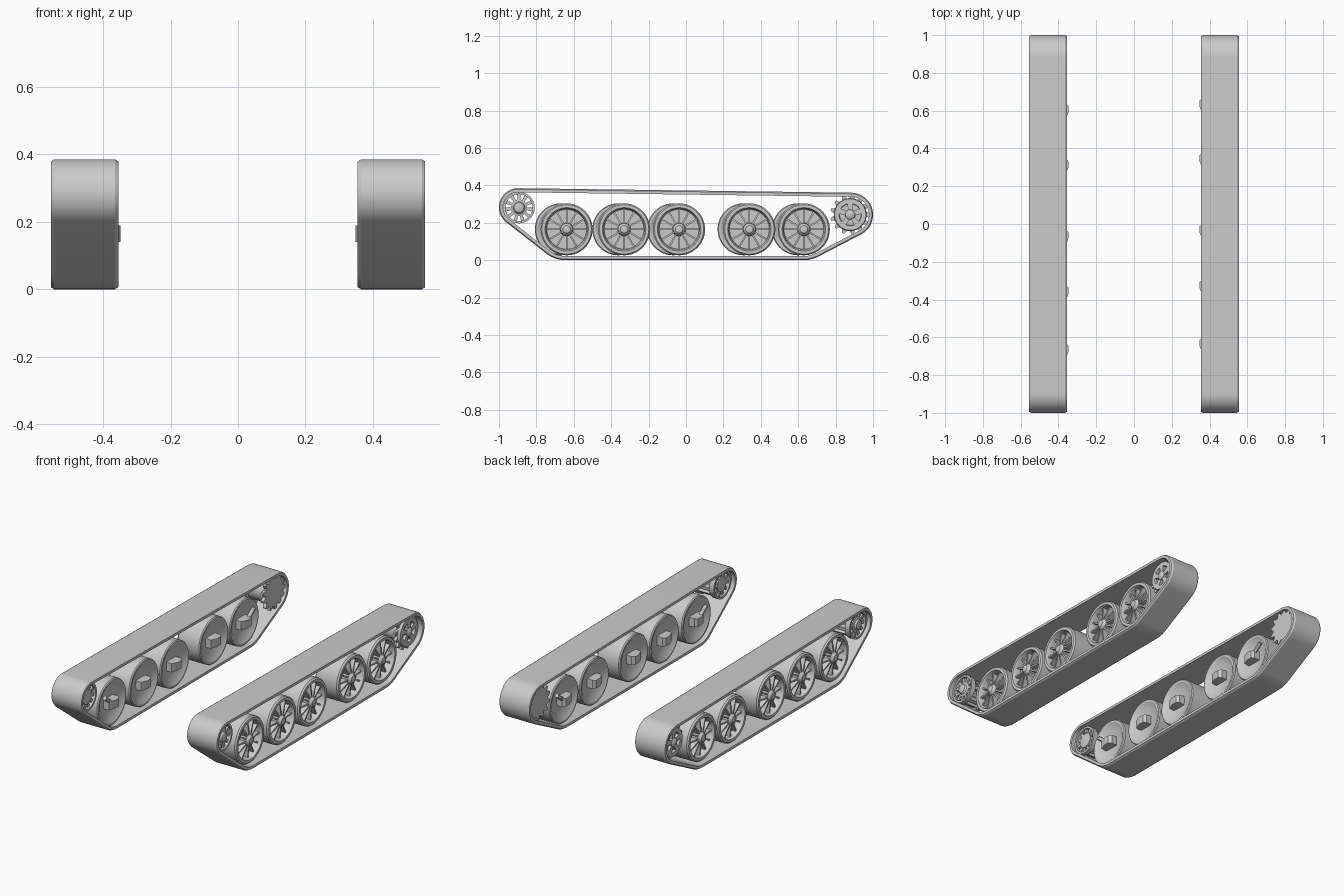
import bpy, bmesh, math
from mathutils import Matrix, Vector
from mathutils.geometry import convex_hull_2d

if "Cube" in bpy.data.objects:
    bpy.data.objects.remove(bpy.data.objects["Cube"])

grey = bpy.data.materials.new("track_grey")
grey.use_nodes = True
grey.diffuse_color = (0.6, 0.6, 0.6, 1)
grey.node_tree.nodes["Principled BSDF"].inputs["Base Color"].default_value = (0.6, 0.6, 0.6, 1)

TAU = math.tau
TRACK_X = 0.455


def skin(bm, loops, ring=False):
    """Join equal-length closed loops of points with quads."""
    rows = [[bm.verts.new(p) for p in loop] for loop in loops]
    n = len(rows[0])
    pairs = list(zip(rows, rows[1:])) + ([(rows[-1], rows[0])] if ring else [])
    for a, b in pairs:
        for i in range(n):
            j = (i + 1) % n
            bm.faces.new((a[i], a[j], b[j], b[i]))
    if not ring:
        bm.faces.new(rows[0])
        bm.faces.new(rows[-1])


def lathe(bm, profile, sides=40, ring=False):
    """Revolve (x, radius) points about the axle."""
    skin(bm, [[(x, r * math.cos(TAU * i / sides), r * math.sin(TAU * i / sides))
               for i in range(sides)] for x, r in profile], ring)


def spokes(bm, count, r0, r1, x0, x1, width, tip_x1=None, tip_width=None):
    """Radial bars, optionally tapering towards the tip."""
    tx, tw = tip_x1 or x1, tip_width or width
    for k in range(count):
        turn = Matrix.Rotation(TAU * k / count, 3, 'X')
        skin(bm, [[turn @ Vector((x, w, r)) for x, w in
                   ((x0, -wd / 2), (xe, -wd / 2), (xe, wd / 2), (x0, wd / 2))]
                  for r, xe, wd in ((r0, x1, width), (r1, tx, tw))])


def gear(bm, teeth, root, tip, x0, x1):
    """Toothed plate."""
    outline = []
    for k in range(teeth):
        for f, r in ((-0.4, root), (-0.12, tip), (0.12, tip), (0.4, root)):
            a = TAU * (k + f) / teeth
            outline.append((r * math.cos(a), r * math.sin(a)))
    skin(bm, [[(x, y, z) for y, z in outline] for x in (x0, x1)])


def finish(bm, name, side, y, z):
    """Place a part, built with +x outward, on the chosen side."""
    for v in bm.verts:
        v.co = (side * (v.co.x + TRACK_X), v.co.y + y, v.co.z + z)
    bmesh.ops.recalc_face_normals(bm, faces=bm.faces)
    mesh = bpy.data.meshes.new(name)
    bm.to_mesh(mesh)
    bm.free()
    mesh.materials.append(grey)
    ob = bpy.data.objects.new(name, mesh)
    bpy.context.collection.objects.link(ob)
    bpy.ops.object.select_all(action='DESELECT')
    ob.select_set(True)
    bpy.context.view_layer.objects.active = ob
    bpy.ops.object.shade_smooth_by_angle(angle=math.radians(30))


def track_belt(name, side):
    # Taut belt around the idler, end road wheels and sprocket
    samples = []
    for cy, cz, r in ((-0.898, 0.283, 0.102), (-0.645, 0.165, 0.165),
                      (0.63, 0.165, 0.165), (0.882, 0.243, 0.118)):
        samples += [(cy, cz, r, TAU * i / 64) for i in range(64)]

    def at(s, inset):
        return (s[0] + (s[2] - inset) * math.cos(s[3]), s[1] + (s[2] - inset) * math.sin(s[3]))
    hull = [samples[i] for i in convex_hull_2d([Vector(at(s, 0)) for s in samples])]
    section = ((-0.1, 0.006), (-0.09, 0), (0.09, 0), (0.1, 0.006), (0.1, 0.022), (-0.1, 0.022))
    bm = bmesh.new()
    skin(bm, [[(x, *at(s, inset)) for s in hull] for x, inset in section], ring=True)
    finish(bm, name, side, 0, 0)


def road_wheel(name, side, y):
    bm = bmesh.new()
    # Dished wheel body with raised tyre
    lathe(bm, [(-0.055, 0.01), (-0.06, 0.09), (-0.08, 0.122), (-0.08, 0.134), (-0.074, 0.139),
               (0.066, 0.139), (0.075, 0.132), (0.075, 0.116), (0.062, 0.11), (0.03, 0.106),
               (0.03, 0.01)], 48)
    spokes(bm, 12, 0.02, 0.109, 0.028, 0.068, 0.009, 0.058)
    # Hub and cap
    lathe(bm, [(0.028, 0.036), (0.066, 0.033), (0.072, 0.028), (0.082, 0.02), (0.085, 0.006)], 24)
    finish(bm, name, side, y, 0.165)


def suspension_arm(name, side, y, damper):
    bm = bmesh.new()
    skin(bm, [[(x, a, b) for a, b in ((y0, -h), (y1, -h), (y1, h), (y0, h))]
              for x, y0, y1, h in ((-0.05, -0.05, 0.04, 0.028), (-0.092, -0.05, 0.04, 0.026),
                                   (-0.107, -0.01, 0.025, 0.024))])
    if damper:
        # Short damper rod beside the arm
        rod = Matrix.Translation((-0.085, 0.045 * damper, 0.03)) @ Matrix.Rotation(-0.9 * damper, 4, 'X')
        bmesh.ops.create_cone(bm, cap_ends=True, segments=12, radius1=0.012, radius2=0.012,
                              depth=0.09, matrix=rod)
    finish(bm, name, side, y, 0.165)


def idler_wheel(name, side):
    bm = bmesh.new()
    for x in (-0.06, 0.06):
        lathe(bm, [(x - 0.015, 0.084), (x + 0.015, 0.084), (x + 0.015, 0.072),
                   (x - 0.015, 0.072)], 40, ring=True)
    spokes(bm, 11, 0.03, 0.076, -0.065, 0.065, 0.012, tip_width=0.02)
    lathe(bm, [(-0.075, 0.02), (-0.07, 0.044), (0.066, 0.044), (0.07, 0.032), (0.08, 0.026),
               (0.085, 0.008)], 32)
    finish(bm, name, side, -0.893, 0.281)


def drive_sprocket(name, side):
    bm = bmesh.new()
    gear(bm, 13, 0.083, 0.107, -0.085, -0.065)
    gear(bm, 13, 0.083, 0.107, 0.045, 0.062)
    # Drum with recessed outer face
    lathe(bm, [(-0.07, 0.02), (-0.07, 0.07), (0.05, 0.07), (0.05, 0.02)], 40)
    lathe(bm, [(0.06, 0.088), (0.078, 0.084), (0.078, 0.06), (0.06, 0.057)], 40, ring=True)
    spokes(bm, 5, 0.015, 0.062, 0.055, 0.078, 0.022, tip_width=0.03)
    lathe(bm, [(0.055, 0.028), (0.08, 0.026), (0.088, 0.016), (0.09, 0.005)], 24)
    finish(bm, name, side, 0.878, 0.244)


# Both running gears; the right one's wheels sit slightly further forward
for label, side, shift in (("left", 1, 0), ("right", -1, -0.031)):
    track_belt(label + "_track_belt", side)
    for k, y in enumerate((-0.638, -0.331, -0.037, 0.339, 0.63)):
        road_wheel(f"{label}_road_wheel_{k + 1}", side, y + shift)
        suspension_arm(f"{label}_suspension_arm_{k + 1}", side, y + shift,
                       {0: -1, 4: 1}.get(k, 0))
    idler_wheel(label + "_idler_wheel", side)
    drive_sprocket(label + "_drive_sprocket", side)
